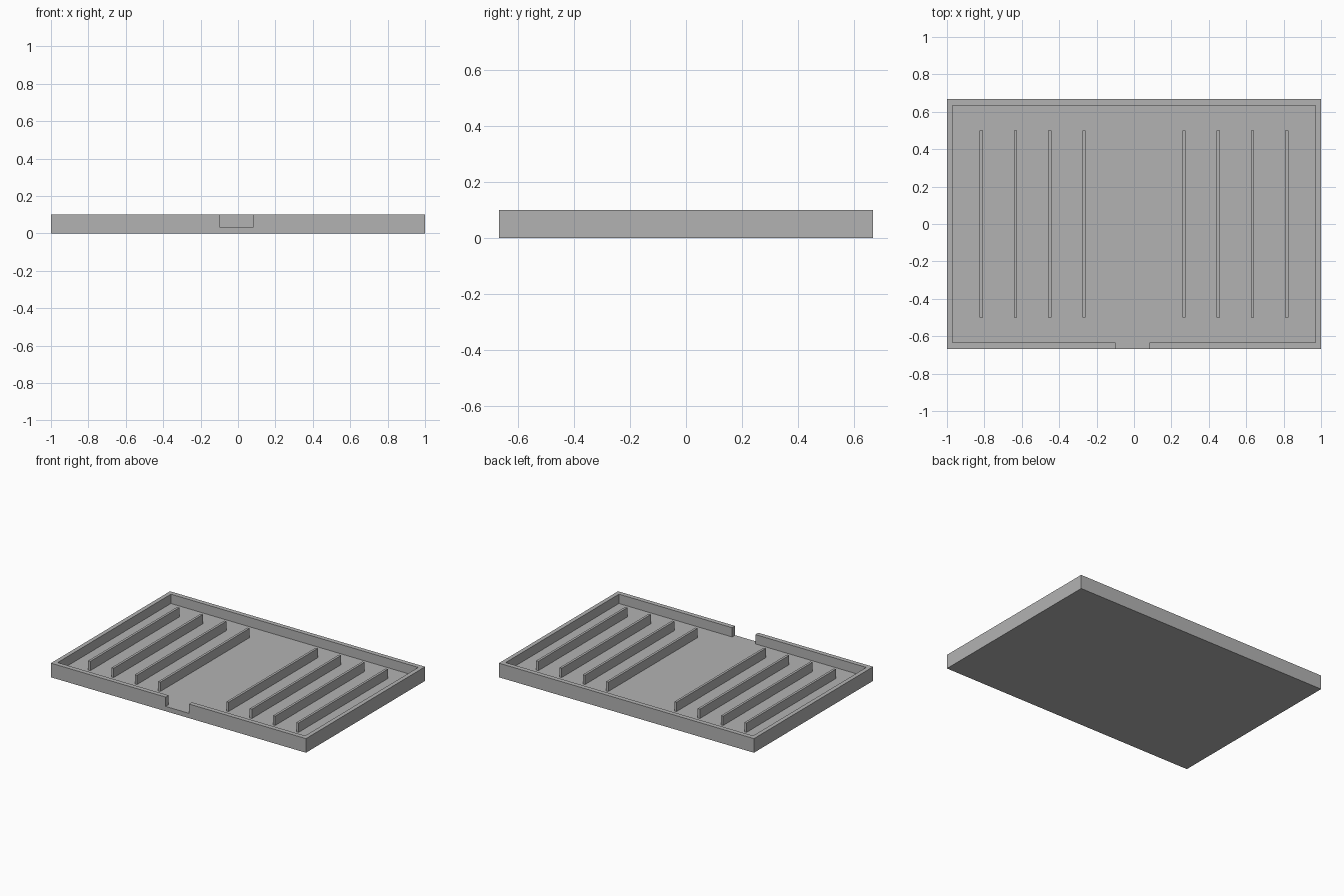
import bpy
import bmesh

old = bpy.data.objects.get("Cube")
if old:
    bpy.data.objects.remove(old, do_unlink=True)

# Overall sizes
HALF_X, HALF_Y, HEIGHT = 1.0, 0.667, 0.1
WALL, FLOOR = 0.033, 0.034
RIB_WIDTH, RIB_LENGTH = 0.017, 1.0

grey = bpy.data.materials.new("matte_grey")
grey.use_nodes = True
colour = (0.45, 0.45, 0.45, 1)
grey.diffuse_color = colour
grey.node_tree.nodes["Principled BSDF"].inputs["Base Color"].default_value = colour


def prism(name, outline, z0, z1):
    """Extrude a counter-clockwise outline from z0 up to z1."""
    bm = bmesh.new()
    base = bm.faces.new([bm.verts.new((x, y, z0)) for x, y in outline])
    top = bmesh.ops.extrude_face_region(bm, geom=[base], use_keep_orig=True)
    for v in top["geom"]:
        if isinstance(v, bmesh.types.BMVert):
            v.co.z = z1
    bmesh.ops.recalc_face_normals(bm, faces=bm.faces)
    mesh = bpy.data.meshes.new(name)
    bm.to_mesh(mesh)
    bm.free()
    mesh.materials.append(grey)
    obj = bpy.data.objects.new(name, mesh)
    bpy.context.collection.objects.link(obj)
    return obj


def rectangle(x0, x1, y0, y1):
    return [(x0, y0), (x1, y0), (x1, y1), (x0, y1)]


# Tray block
tray = prism("tray", rectangle(-HALF_X, HALF_X, -HALF_Y, HALF_Y), 0, HEIGHT)

# Cavity with a gap through the front wall
ix, iy = HALF_X - 0.03, HALF_Y - WALL
gap_left, gap_right = -0.1, 0.082
cavity = prism("cavity_cutter", [
    (-ix, -iy), (gap_left, -iy), (gap_left, -1), (gap_right, -1),
    (gap_right, -iy), (ix, -iy), (ix, iy), (-ix, iy)], FLOOR, HEIGHT + 0.1)
cavity.hide_render = True
cut = tray.modifiers.new("hollow", 'BOOLEAN')
cut.operation = 'DIFFERENCE'
cut.solver = 'EXACT'
cut.object = cavity
bpy.context.view_layer.objects.active = tray
bpy.ops.object.modifier_apply(modifier=cut.name)
bpy.data.objects.remove(cavity, do_unlink=True)

# Upright ribs, four on each side of the open middle
for side, label in ((1, "left"), (-1, "right")):
    for i in range(4):
        x = side * (0.267 + i * 0.1833)
        prism(f"{label}_rib_{i + 1}",
              rectangle(x - RIB_WIDTH / 2, x + RIB_WIDTH / 2,
                        -RIB_LENGTH / 2, RIB_LENGTH / 2), FLOOR, HEIGHT)
